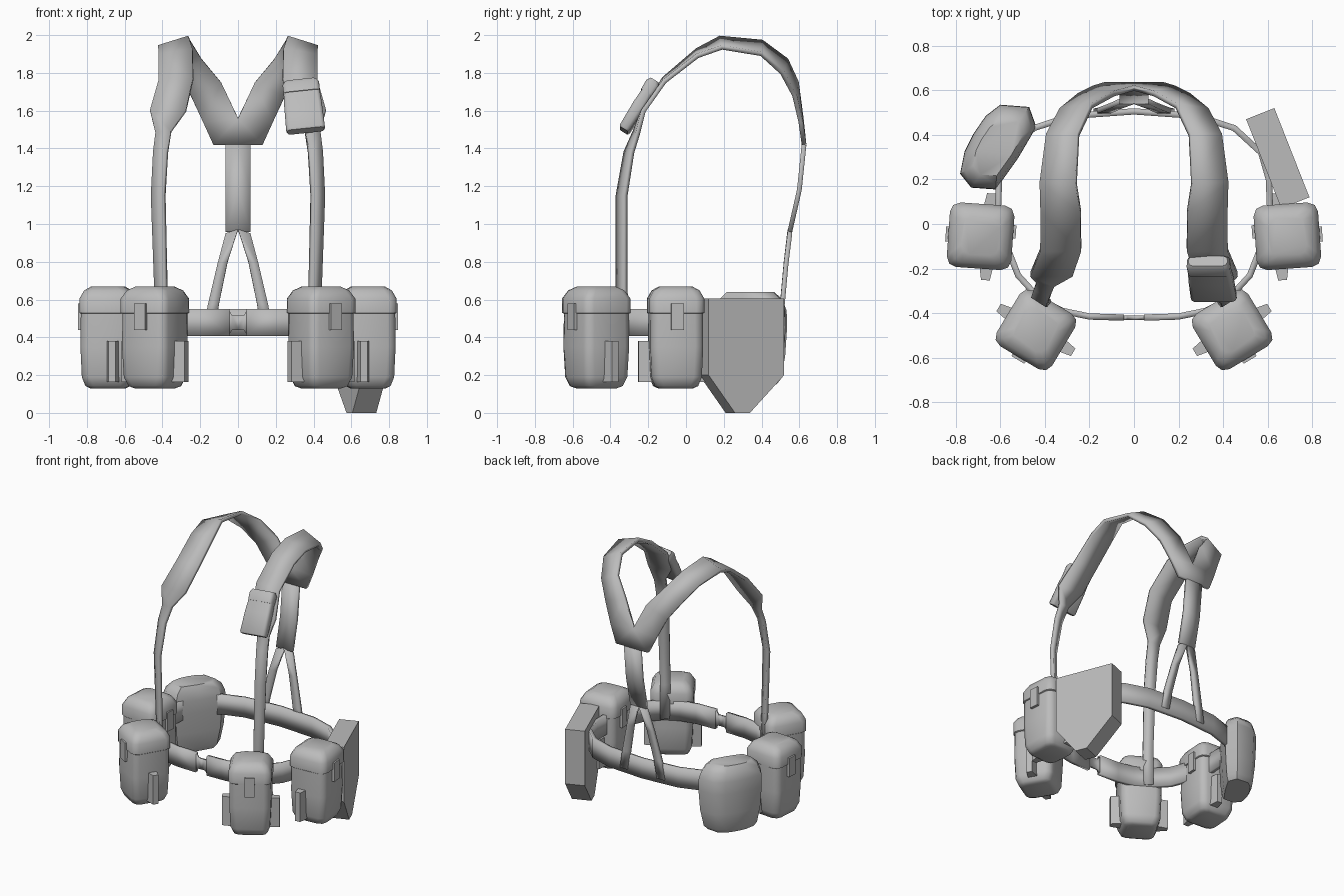
import bpy, bmesh, math
from mathutils import Matrix, Vector

if "Cube" in bpy.data.objects:
    bpy.data.objects.remove(bpy.data.objects["Cube"])

canvas = bpy.data.materials.new("grey_canvas")
canvas.diffuse_color = (0.5, 0.5, 0.5, 1)
canvas.use_nodes = True
canvas.node_tree.nodes["Principled BSDF"].inputs["Base Color"].default_value = canvas.diffuse_color


def make(name, bm, mat=None, mirror=False, thick=0, angle=35, bevel=0):
    """Bake the transform, add modifiers and shade by angle."""
    if mat:
        bm.transform(mat)
    bmesh.ops.recalc_face_normals(bm, faces=bm.faces)
    me = bpy.data.meshes.new(name)
    bm.to_mesh(me)
    bm.free()
    me.materials.append(canvas)
    ob = bpy.data.objects.new(name, me)
    bpy.context.collection.objects.link(ob)
    bpy.ops.object.select_all(action='DESELECT')
    ob.select_set(True)
    bpy.context.view_layer.objects.active = ob
    bpy.ops.object.shade_smooth_by_angle(angle=math.radians(angle))
    if bevel:
        m = ob.modifiers.new("bevel", 'BEVEL')
        m.width, m.segments = bevel, 2
    if mirror:
        m = ob.modifiers.new("mirror", 'MIRROR')
        m.use_clip = True
    if thick:
        m = ob.modifiers.new("thickness", 'SOLIDIFY')
        m.thickness, m.offset = thick, 0
    return ob


def ribbon(name, pairs, thick=0.025, mirror=True):
    """Band running between two edge lines."""
    bm = bmesh.new()
    rows = [[bm.verts.new(p) for p in pair] for pair in pairs]
    for a, b in zip(rows, rows[1:]):
        bm.faces.new((a[0], a[1], b[1], b[0]))
    return make(name, bm, None, mirror, thick, 30)


def loft(name, rings, mat=None, mirror=False, angle=40):
    """Closed solid through a stack of rings."""
    bm = bmesh.new()
    rows = [[bm.verts.new(p) for p in r] for r in rings]
    n = len(rows[0])
    for a, b in zip(rows, rows[1:]):
        for i in range(n):
            j = (i + 1) % n
            bm.faces.new((a[i], a[j], b[j], b[i]))
    bm.faces.new(rows[0])
    bm.faces.new(rows[-1])
    return make(name, bm, mat, mirror, 0, angle)


def box(name, size, centre, mat=None, mirror=False, taper=1.0, bevel=0):
    """Box, optionally narrowed along y towards its +x or -x outer end."""
    bm = bmesh.new()
    bmesh.ops.create_cube(bm, size=1)
    for v in bm.verts:
        if v.co.y * centre[1] > 0:
            v.co.x *= taper
        v.co = Vector(a * b for a, b in zip(v.co, size)) + Vector(centre)
    return make(name, bm, mat, mirror, 0, 30, bevel)


def rounded(hx, hy, r, z):
    """Rounded rectangle ring with three points per corner."""
    pts = []
    for k in range(4):
        sx, sy = ((1, 1), (-1, 1), (-1, -1), (1, -1))[k]
        for t in (0, 45, 90):
            a = math.radians(90 * k + t)
            pts.append((sx * (hx - r) + r * math.cos(a),
                        sy * (hy - r) + r * math.sin(a), z))
    return pts


# Waist belt with a narrow buckle at the front
path = [(0.045, -0.42), (0.2, -0.415), (0.32, -0.39), (0.42, -0.34), (0.52, -0.23),
        (0.575, -0.09), (0.61, 0.07), (0.605, 0.2), (0.57, 0.32), (0.45, 0.43),
        (0.28, 0.485), (0, 0.505)]
ribbon("belt", [((x, y, 0.408), (x, y, 0.55)) for x, y in path], 0.028)
ribbon("buckle", [((0, -0.42, 0.44), (0, -0.42, 0.515)),
                  ((0.03, -0.42, 0.44), (0.03, -0.42, 0.515)),
                  ((0.05, -0.42, 0.41), (0.05, -0.42, 0.548))], 0.02)

# Shoulder straps, rising from the belt and meeting in the back yoke
ribbon("shoulder_strap", [
    ((0.38, -0.35, 0.42), (0.43, -0.31, 0.42)),
    ((0.38, -0.362, 0.67), (0.437, -0.32, 0.67)),
    ((0.39, -0.362, 1.15), (0.455, -0.32, 1.15)),
    ((0.375, -0.32, 1.38), (0.445, -0.285, 1.38)),
    ((0.355, -0.27, 1.49), (0.435, -0.255, 1.48)),
    ((0.275, -0.225, 1.60), (0.465, -0.225, 1.60)),
    ((0.237, -0.115, 1.77), (0.42, -0.115, 1.755)),
    ((0.24, 0.06, 1.92), (0.418, 0.06, 1.89)),
    ((0.26, 0.18, 1.985), (0.42, 0.19, 1.935)),
    ((0.25, 0.40, 1.965), (0.39, 0.40, 1.90)),
    ((0.19, 0.53, 1.87), (0.33, 0.51, 1.80)),
    ((0.09, 0.585, 1.75), (0.25, 0.575, 1.68)),
    ((0, 0.61, 1.56), (0.185, 0.608, 1.54)),
    ((0, 0.625, 1.42), (0.13, 0.625, 1.42))])
ribbon("back_strap", [((0, y, z), (0.065, y, z)) for y, z in
                      ((0.625, 1.42), (0.60, 1.18), (0.55, 0.96))])
ribbon("back_strap_leg", [
    ((0, 0.55, 0.97), (0.065, 0.55, 0.95)),
    ((0.055, 0.53, 0.80), (0.108, 0.53, 0.79)),
    ((0.10, 0.51, 0.58), (0.16, 0.51, 0.57)),
    ((0.122, 0.505, 0.44), (0.182, 0.505, 0.44))])


# Belt pouches: body, lid, latch and side tabs; local +x points away from the waist
def belt_pouch(label, x, y, angle, tab_shift):
    mat = Matrix.Translation((x, y, 0)) @ Matrix.Rotation(math.radians(angle), 4, 'Z')
    body = ((0.13, 0.09, 0.04), (0.142, 0.115, 0.045), (0.19, 0.133, 0.045),
            (0.35, 0.14, 0.045), (0.535, 0.138, 0.045))
    lid = ((0.525, 0.138, 0.045), (0.53, 0.145, 0.045), (0.605, 0.145, 0.045),
           (0.648, 0.122, 0.045), (0.67, 0.085, 0.04))
    loft(label + "_pouch_body", [rounded(h, h, r, z) for z, h, r in body], mat, True, 50)
    loft(label + "_pouch_lid", [rounded(h, h, r, z) for z, h, r in lid], mat, True, 50)
    box(label + "_pouch_latch", (0.03, 0.068, 0.14), (0.142, 0, 0.51), mat, True)
    for s in (-1, 1):
        box(label + "_pouch_tab", (0.065, 0.07, 0.215), (tab_shift, 0.16 * s, 0.272),
            mat, True, 0.6)
    return mat


belt_pouch("front", 0.44, -0.475, -59, 0)
side = belt_pouch("side", 0.688, -0.055, 4, -0.035)
box("side_pouch_loop", (0.03, 0.06, 0.14), (-0.142, 0.03, 0.51), side, True)

# Tool cover: pentagonal slab at the right rear
outline = [(-0.215, 0.605), (0.215, 0.605), (0.215, 0.2), (0.02, 0), (-0.065, 0), (-0.215, 0.2)]
cover = Matrix.Translation((0.645, 0.295, 0)) @ Matrix.Rotation(math.radians(21.5), 4, 'Z')
loft("tool_cover", [[(t, u, z) for u, z in outline] for t in (-0.068, 0.068)], cover, False, 20)

# Canteen: swollen kidney shape at the left rear
kidney = [(0.01, 0.2), (0.14, 0.19), (0.172, 0.10), (0.09, -0.04), (-0.01, -0.18),
          (-0.12, -0.172), (-0.17, -0.11), (-0.15, -0.01), (-0.11, 0.07), (-0.055, 0.15)]
levels = ((0.15, 0.72), (0.18, 0.84), (0.30, 0.95), (0.45, 1.0), (0.54, 0.99),
          (0.60, 0.88), (0.64, 0.66))
loft("canteen", [[(-0.61 + s * x, 0.335 + s * y, z) for x, y in kidney] for z, s in levels],
     None, False, 45)

# Small pouch on the right shoulder strap
tilt = (Matrix.Translation((0.345, -0.247, 1.625)) @ Matrix.Rotation(math.radians(6), 4, 'Y').inverted()
        @ Matrix.Rotation(math.radians(-32), 4, 'X'))
loft("chest_pouch_body", [rounded(hx, hy, 0.018, z) for z, hx, hy in
     ((-0.155, 0.098, 0.024), (-0.145, 0.103, 0.03), (0.0, 0.10, 0.034), (0.1, 0.095, 0.03))],
     tilt, False, 50)
loft("chest_pouch_lid", [rounded(hx, hy, 0.02, z) for z, hx, hy in
     ((0.075, 0.096, 0.036), (0.13, 0.097, 0.038), (0.153, 0.088, 0.026))],
     tilt, False, 50)
